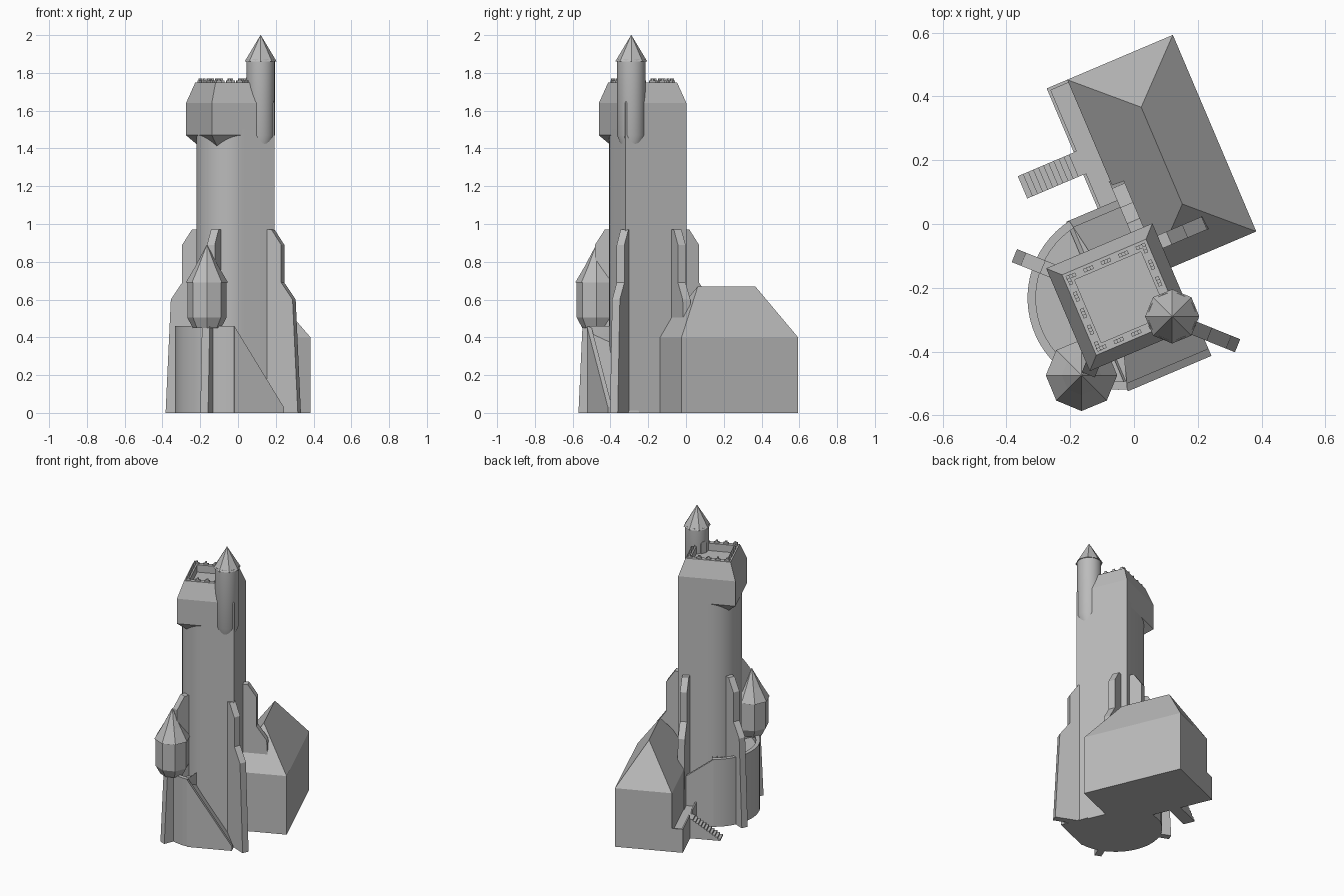
import bpy, math
from mathutils import Matrix, Vector

cube = bpy.data.objects.get("Cube")
if cube:
    bpy.data.objects.remove(cube, do_unlink=True)

stone = bpy.data.materials.new("grey_stone")
stone.use_nodes = True
GREY = (0.5, 0.5, 0.5, 1)
stone.diffuse_color = GREY
stone.node_tree.nodes["Principled BSDF"].inputs["Base Color"].default_value = GREY

# The whole castle is turned about the centre of the tower's round end
FRAME = Matrix.Translation((-0.046, -0.232, 0)) @ Matrix.Rotation(math.radians(23), 4, 'Z')
R, EAST = 0.175, 0.187          # tower radius and flat end


def build(name, verts, faces, local=Matrix(), smooth=False):
    mesh = bpy.data.meshes.new(name)
    mesh.from_pydata([tuple(v) for v in verts], [], faces)
    mesh.validate()
    mesh.materials.append(stone)
    obj = bpy.data.objects.new(name, mesh)
    bpy.context.collection.objects.link(obj)
    obj.matrix_world = FRAME @ local
    import bmesh
    bm = bmesh.new()
    bm.from_mesh(mesh)
    bmesh.ops.recalc_face_normals(bm, faces=bm.faces)
    bm.to_mesh(mesh)
    bm.free()
    if smooth:
        mesh.shade_smooth()
        mesh.set_sharp_from_angle(angle=math.radians(30))
    return obj


def loft(name, rings, **kw):
    """Skin equal rings of points and cap both ends."""
    n = len(rings[0])
    faces = [tuple(range(n)), tuple(range((len(rings) - 1) * n, len(rings) * n))]
    for k in range(len(rings) - 1):
        for i in range(n):
            j = (i + 1) % n
            faces.append((k * n + i, k * n + j, (k + 1) * n + j, (k + 1) * n + i))
    return build(name, [p for r in rings for p in r], faces, **kw)


def level(outline, z):
    return [(x, y, z) for x, y in outline]


def rect(x0, x1, y0, y1):
    return [(x0, y0), (x1, y0), (x1, y1), (x0, y1)]


def box(name, x0, x1, y0, y1, z0, z1, **kw):
    o = rect(x0, x1, y0, y1)
    return loft(name, [level(o, z0), level(o, z1)], **kw)


def side_profile(name, profile, y0, y1, **kw):
    """Extrude an x-z profile across y."""
    return loft(name, [[(x, y, z) for x, z in profile] for y in (y0, y1)], **kw)


def arc(radius, start, end, n):
    angles = [math.radians(start + (end - start) * i / n) for i in range(n + 1)]
    return [(radius * math.cos(t), radius * math.sin(t)) for t in angles]


def lathe(name, x, y, profile, sides, smooth=False):
    turn = -23 if sides < 12 else 0
    rings = [level(arc(r, turn, turn + 360, sides)[:-1], z) for r, z in profile]
    return loft(name, rings, local=Matrix.Translation((x, y, 0)), smooth=smooth)


# Tower shaft: square at one end, half round at the other
shaft = arc(R, 90, 270, 24) + [(EAST, -R), (EAST, R)]
loft("tower_shaft", [level(shaft, 0), level(shaft, 1.5)], smooth=True)


# Square tower head with sloped shoulders and a sunken roof
def head_ring(inset, z):
    return level(rect(-R + inset, EAST - inset, -R + inset, R - inset), z)


loft("tower_head", [head_ring(0, 1.47), head_ring(0, 1.64), head_ring(0.038, 1.75),
                    head_ring(0.068, 1.75), head_ring(0.068, 1.70)])

# Corbels where the square head overhangs the round end
for s, side in ((-1, "front"), (1, "back")):
    d = R * 0.69
    build(side + "_corbel", [(-R, s * R, 1.47), (-0.01, s * R, 1.47), (-R, s * 0.01, 1.47),
                             (-d, s * d, 1.41)],
          [(0, 1, 2), (0, 1, 3), (0, 2, 3), (1, 2, 3)])

# Stepped merlons round the parapet
for q in range(4):
    along_x = q % 2 == 0
    half = (EAST + R) / 2 if along_x else R
    mid = (EAST - R) / 2
    for i in range(5):
        t = (half - 0.062) * (i - 2) / 2
        edge = 0.053
        if along_x:
            px, py = mid + t, (R - edge) * (1 if q else -1)
        else:
            px, py = (EAST - edge if q == 1 else -R + edge), t
        spin = Matrix.Translation((px, py, 0)) @ Matrix.Rotation(0 if along_x else math.pi / 2, 4, 'Z')
        box("merlon", -0.016, 0.016, -0.006, 0.006, 1.745, 1.76, local=spin)
        box("merlon_cap", -0.006, 0.006, -0.006, 0.006, 1.76, 1.77, local=spin)

# High corner turret
TX, TY = 0.13, -0.118
lathe("high_turret", TX, TY, [(0.04, 1.38), (0.075, 1.47), (0.075, 1.87)], 32, smooth=True)
lathe("high_turret_roof", TX, TY, [(0.085, 1.86), (0.001, 2.0)], 8)
door = [(0.02, 1.70), (0.02, 1.76)] + [(x, 1.76 + z) for x, z in arc(0.02, 20, 160, 6)] + [(-0.02, 1.76), (-0.02, 1.70)]
side_profile("high_turret_door", door, 0.07, 0.078,
             local=Matrix.Translation((TX, TY, 0)) @ Matrix.Rotation(math.pi / 4, 4, 'Z'))

# Low bartizan with a flared roof
LX, LY = -0.204, -0.177
lathe("low_turret", LX, LY, [(0.075, 0.45), (0.104, 0.505), (0.104, 0.7)], 8)
lathe("low_turret_roof", LX, LY, [(0.112, 0.69), (0.062, 0.775), (0.001, 0.89)], 8)

# Stepped buttresses: name, angle, start distance, sideways shift
STEPS = [(-0.06, 0), (0.18, 0), (0.15, 0.6), (0.085, 0.69), (0.085, 0.89), (0.03, 0.97), (-0.06, 0.97)]
for name, angle, start, shift in (("right_buttress", -45, 0.22, 0), ("left_buttress", 135, R, 0),
                                  ("front_buttress", 225, R, 0), ("back_buttress", 90, R, -0.135),
                                  ("house_buttress", 0, EAST, 0.112)):
    side_profile(name, [(start + d, z) for d, z in STEPS], shift - 0.022, shift + 0.022,
                 local=Matrix.Rotation(math.radians(angle), 4, 'Z'))


# Round terrace with a parapet, wrapped about the tower foot
def terrace(radius, z):
    return level(arc(radius, 100, 252, 28) + [(0, 0)], z)


loft("terrace", [terrace(0.288, 0), terrace(0.288, 0.46), terrace(0.262, 0.46), terrace(0.262, 0.42)],
     smooth=True)

# Front ramp with its sloping outer wall
ramp = [(-0.09, 0), (0.195, 0), (0.195, 0.03), (-0.09, 0.46)]
side_profile("front_ramp_wall", ramp, -0.28, -0.255)
side_profile("front_ramp", [(x, max(0, z - 0.03)) for x, z in ramp], -0.256, -0.1)

# Back ramp
back = [(-0.06, 0), (0.115, 0), (0.115, 0.33), (-0.06, 0.46)]
side_profile("back_ramp_wall", back, 0.26, 0.285)
side_profile("back_ramp", [(x, max(0, z - 0.03)) for x, z in back], 0.1, 0.261)

# Great house with a hipped roof
HX0, HX1, HY0, HY1, EAVE, RIDGE = 0.117, 0.477, 0.024, 0.694, 0.4, 0.67
hx = (HX0 + HX1) / 2
box("house_walls", HX0, HX1, HY0, HY1, 0, EAVE)
build("house_roof", level(rect(HX0, HX1, HY0, HY1), EAVE) + [(hx, HY0 + 0.17, RIDGE), (hx, HY1 - 0.17, RIDGE)],
      [(0, 1, 2, 3), (0, 1, 4), (1, 2, 5, 4), (2, 3, 5), (3, 0, 4, 5)])

# House walkway with a low wall, open at the stairs
box("walkway", 0.047, HX0 + 0.01, 0.18, HY1, 0, 0.13)
box("walkway_wall_long", 0.047, 0.057, 0.476, HY1, 0.13, 0.16)
box("walkway_wall_end", 0.047, HX0, HY1 - 0.01, HY1, 0.13, 0.16)
box("walkway_wall_short", 0.047, 0.057, 0.27, 0.4, 0.13, 0.16)

# Outside stairs
N = 11
run = (0.047 + 0.144) / N
for i in range(N):
    box("stair_step", -0.144 + i * run, 0.05, 0.4, 0.476, 0.13 * i / N, 0.13 * (i + 1) / N)
